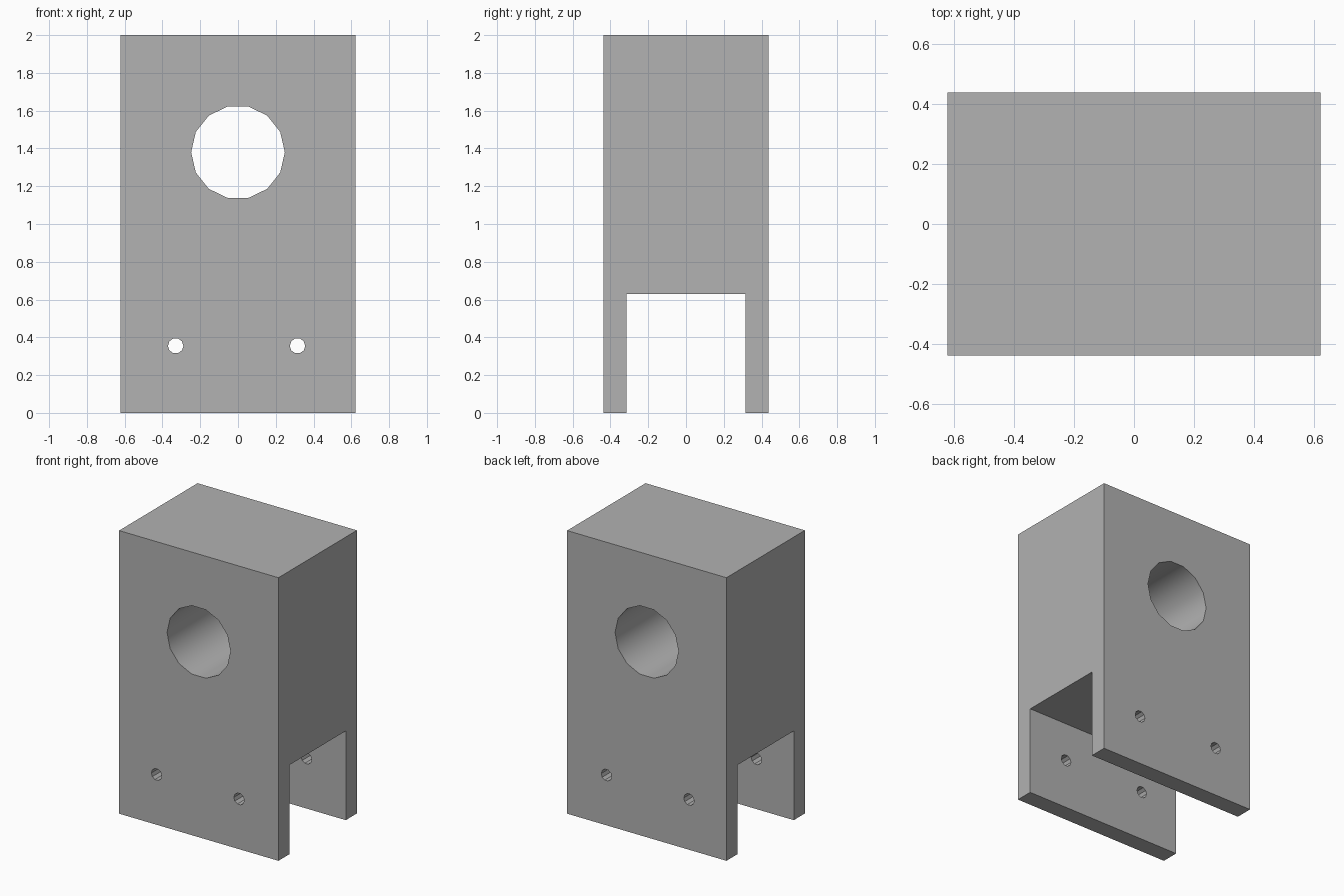
import bpy
from math import pi, radians

default = bpy.data.objects.get("Cube")
if default:
    bpy.data.objects.remove(default, do_unlink=True)

WIDTH, DEPTH, HEIGHT = 1.245, 0.876, 2.0
SLOT_WIDTH, SLOT_HEIGHT = 0.628, 0.63

# Single grey material
grey = bpy.data.materials.new("plain grey")
grey.use_nodes = True
grey.diffuse_color = (0.445, 0.445, 0.445, 1)
grey.node_tree.nodes["Principled BSDF"].inputs["Base Color"].default_value = grey.diffuse_color


def box(name, size, z):
    bpy.ops.mesh.primitive_cube_add(size=1, location=(0, 0, z))
    ob = bpy.context.object
    ob.name = name
    ob.scale = size
    bpy.ops.object.transform_apply(location=True, rotation=True, scale=True)
    ob.data.materials.append(grey)
    return ob


def hole(name, x, z, radius, sides):
    # Cylinder along y with a corner pointing to each side
    bpy.ops.mesh.primitive_cylinder_add(vertices=sides, radius=radius, depth=DEPTH * 2,
                                        location=(x, 0, z), rotation=(pi / 2, pi / 2, 0))
    ob = bpy.context.object
    ob.name = name
    ob.data.materials.append(grey)
    return ob


# Solid block, then the slot and through holes cut out of it
body = box("bracket_block", (WIDTH, DEPTH, HEIGHT), HEIGHT / 2)
cutters = [
    box("slot_cutter", (WIDTH * 2, SLOT_WIDTH, SLOT_HEIGHT * 2), 0),
    hole("main_bore_cutter", 0, 1.38, 0.248, 14),
    hole("right_bolt_hole_cutter", -0.33, 0.355, 0.041, 10),
    hole("left_bolt_hole_cutter", 0.315, 0.355, 0.041, 10),
]

bpy.ops.object.select_all(action='DESELECT')
body.select_set(True)
bpy.context.view_layer.objects.active = body
for cutter in cutters:
    cutter.hide_render = True
    mod = body.modifiers.new(cutter.name, 'BOOLEAN')
    mod.operation = 'DIFFERENCE'
    mod.solver = 'EXACT'
    mod.object = cutter
    bpy.ops.object.modifier_apply(modifier=mod.name)
for cutter in cutters:
    bpy.data.objects.remove(cutter, do_unlink=True)

# Smooth bore wall, sharp block edges
bpy.ops.object.shade_smooth_by_angle(angle=radians(30))
